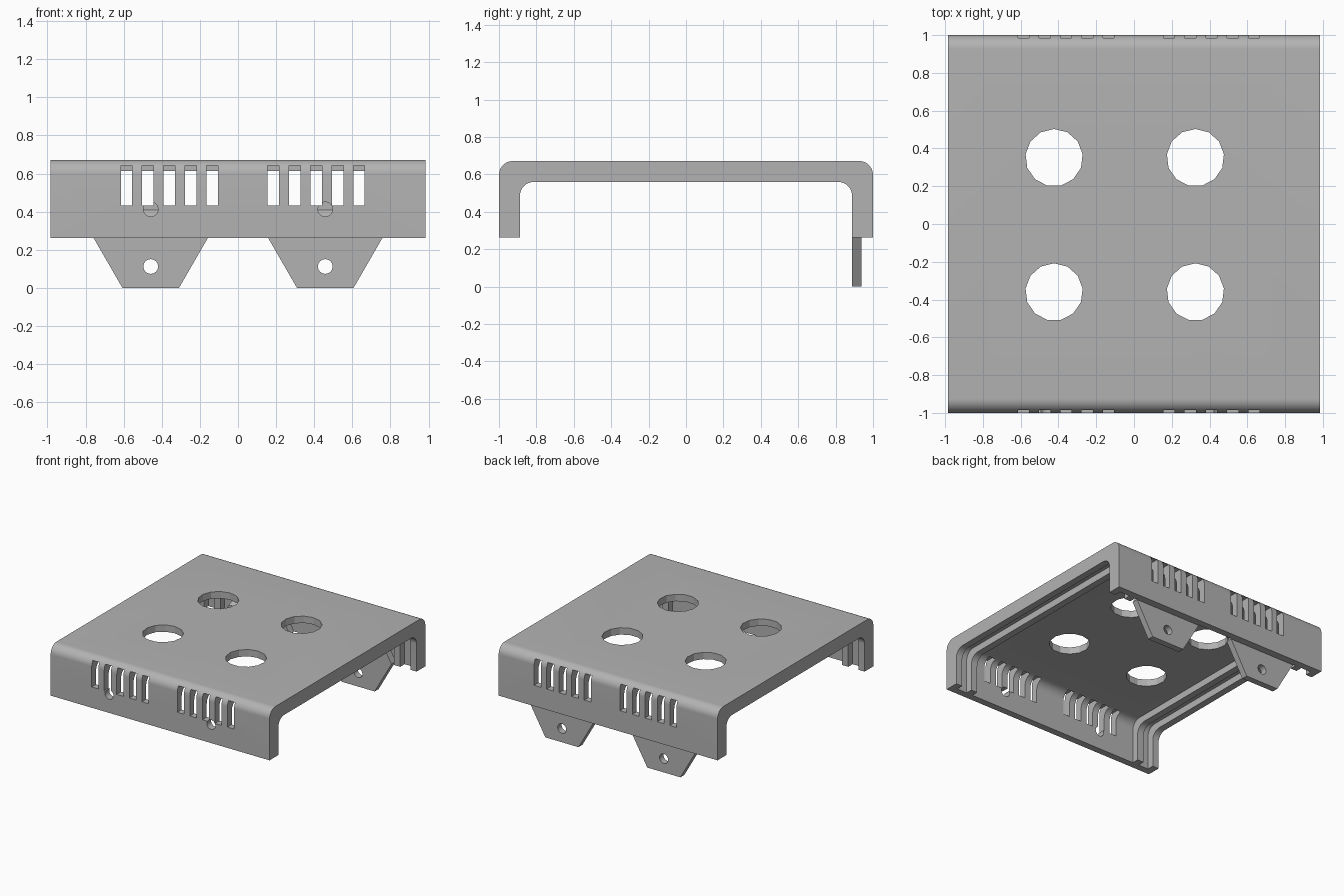
import bpy, bmesh, math
from mathutils import Matrix, Vector

cube = bpy.data.objects.get("Cube")
if cube:
    bpy.data.objects.remove(cube, do_unlink=True)

HALF_LEN, HALF_WID = 0.984, 1.0   # x and y extents
MID, TOP = 0.262, 0.672           # open rim and roof heights
THICK = 0.112                     # lip and rail thickness
THIN = THICK / 2                  # plain wall thickness
FILLET = 0.075

grey = bpy.data.materials.new("plain grey")
grey.use_nodes = True
colour = (0.45, 0.45, 0.45, 1)
grey.diffuse_color = colour
grey.node_tree.nodes["Principled BSDF"].inputs["Base Color"].default_value = colour


def finish(name, bm):
    bmesh.ops.recalc_face_normals(bm, faces=bm.faces)
    mesh = bpy.data.meshes.new(name)
    bm.to_mesh(mesh)
    bm.free()
    mesh.materials.append(grey)
    ob = bpy.data.objects.new(name, mesh)
    bpy.context.collection.objects.link(ob)
    return ob


def select(ob):
    bpy.ops.object.select_all(action="DESELECT")
    ob.select_set(True)
    bpy.context.view_layer.objects.active = ob


def cut(ob, bm):
    """Subtract the solids in bm from ob."""
    cutter = finish("cutter", bm)
    cutter.hide_render = True
    mod = ob.modifiers.new("cut", "BOOLEAN")
    mod.operation, mod.solver, mod.object = "DIFFERENCE", "EXACT", cutter
    select(ob)
    bpy.ops.object.modifier_apply(modifier=mod.name)
    bpy.data.objects.remove(cutter, do_unlink=True)


def add_box(bm, lo, hi):
    lo, hi = Vector(lo), Vector(hi)
    m = Matrix.Translation((lo + hi) / 2) @ Matrix.Diagonal((*(hi - lo), 1))
    bmesh.ops.create_cube(bm, size=1, matrix=m)


def add_rod(bm, centre, radius, depth, sides, rotation):
    bmesh.ops.create_cone(bm, cap_ends=True, segments=sides, radius1=radius,
                          radius2=radius, depth=depth,
                          matrix=Matrix.Translation(centre) @ rotation)


def profile(inset, steps=12):
    """Upside-down U outline in y and z, inset from the outside."""
    y, z = HALF_WID - inset, TOP - inset
    arc = [(y - FILLET + FILLET * math.cos(a), z - FILLET + FILLET * math.sin(a))
           for a in (math.pi / 2 * i / steps for i in range(steps + 1))]
    right = [(y, MID)] + arc
    return right + [(-py, pz) for py, pz in reversed(right)]


# Shell: end lips, panel grooves and inner rails along its length
bm = bmesh.new()


def ring(x, inset):
    return [bm.verts.new((x, y, z)) for y, z in profile(inset)]


def bridge(a, b):
    for i in range(len(a) - 1):
        bm.faces.new((a[i], a[i + 1], b[i + 1], b[i]))


left_end = [(0, THICK), (THIN, THICK), (THIN, THIN), (0.147, THIN),
            (0.147, THICK), (0.203, THICK), (0.203, THIN)]
stations = [(d - HALF_LEN, t) for d, t in left_end]
stations += [(HALF_LEN - d, t) for d, t in reversed(left_end)]
inner = [ring(x, t) for x, t in stations]
outer = [ring(-HALF_LEN, 0), ring(HALF_LEN, 0)]
for a, b in zip(inner, inner[1:]):
    bridge(a, b)
bridge(*outer)
bridge(outer[0], inner[0])
bridge(outer[1], inner[-1])
for end in (0, -1):
    bm.faces.new([outer[0][end]] + [r[end] for r in inner] + [outer[1][end]])
shell = finish("shell", bm)

# Ventilation slots in both long walls
bm = bmesh.new()
for start in (-0.615, 0.155):
    for i in range(5):
        x = start + i * 0.1125
        for s in (-1, 1):
            ys = sorted((s * 1.1, s * (HALF_WID - THICK - 0.001)))
            add_box(bm, (x, ys[0], 0.431), (x + 0.06, ys[1], 0.641))
cut(shell, bm)

# Four round openings in the roof
bm = bmesh.new()
for x in (-0.423, 0.325):
    for y in (0.351, -0.36):
        add_rod(bm, (x, y, TOP), 0.152, 0.4, 13, Matrix.Identity(4))
cut(shell, bm)

# Screw holes in the front wall
across = Matrix.Rotation(math.pi / 2, 4, "X")
LEG_X, SCREW = 0.458, 0.0385
bm = bmesh.new()
for s in (-1, 1):
    add_rod(bm, (s * LEG_X, -HALF_WID, MID + 0.15), SCREW, 0.3, 32, across)
cut(shell, bm)
select(shell)
bpy.ops.object.shade_smooth_by_angle(angle=math.radians(25))

# Half-hexagon legs on the back wall, with a bevelled root inside the shell
RADIUS = 0.3
INNER_Y, GAP_Y, WALL_Y = HALF_WID - THICK, HALF_WID - 0.061, HALF_WID - THIN


def hull(name, x, rows):
    """Convex solid from (y, height above the rim) rows on a hexagon."""
    bm = bmesh.new()
    for y, h in rows:
        w = RADIUS - abs(h) / math.sqrt(3)
        for s in (-1, 1):
            bm.verts.new((x + s * w, y, MID + h))
    bmesh.ops.convex_hull(bm, input=bm.verts)
    bmesh.ops.dissolve_limit(bm, angle_limit=0.01, verts=bm.verts, edges=bm.edges)
    return finish(name, bm)


for side, x in (("right", -LEG_X), ("left", LEG_X)):
    leg = hull(side + "_leg", x, [(INNER_Y, 0), (GAP_Y, 0), (INNER_Y, -MID), (GAP_Y, -MID)])
    bm = bmesh.new()
    add_rod(bm, (x, INNER_Y, MID - 0.15), SCREW, 0.3, 32, across)
    cut(leg, bm)
    select(leg)
    bpy.ops.object.shade_smooth_by_angle(angle=math.radians(25))
    hull(side + "_leg_root", x, [(INNER_Y, 0), (WALL_Y, 0), (INNER_Y, 0.091), (WALL_Y, 0.147)])
